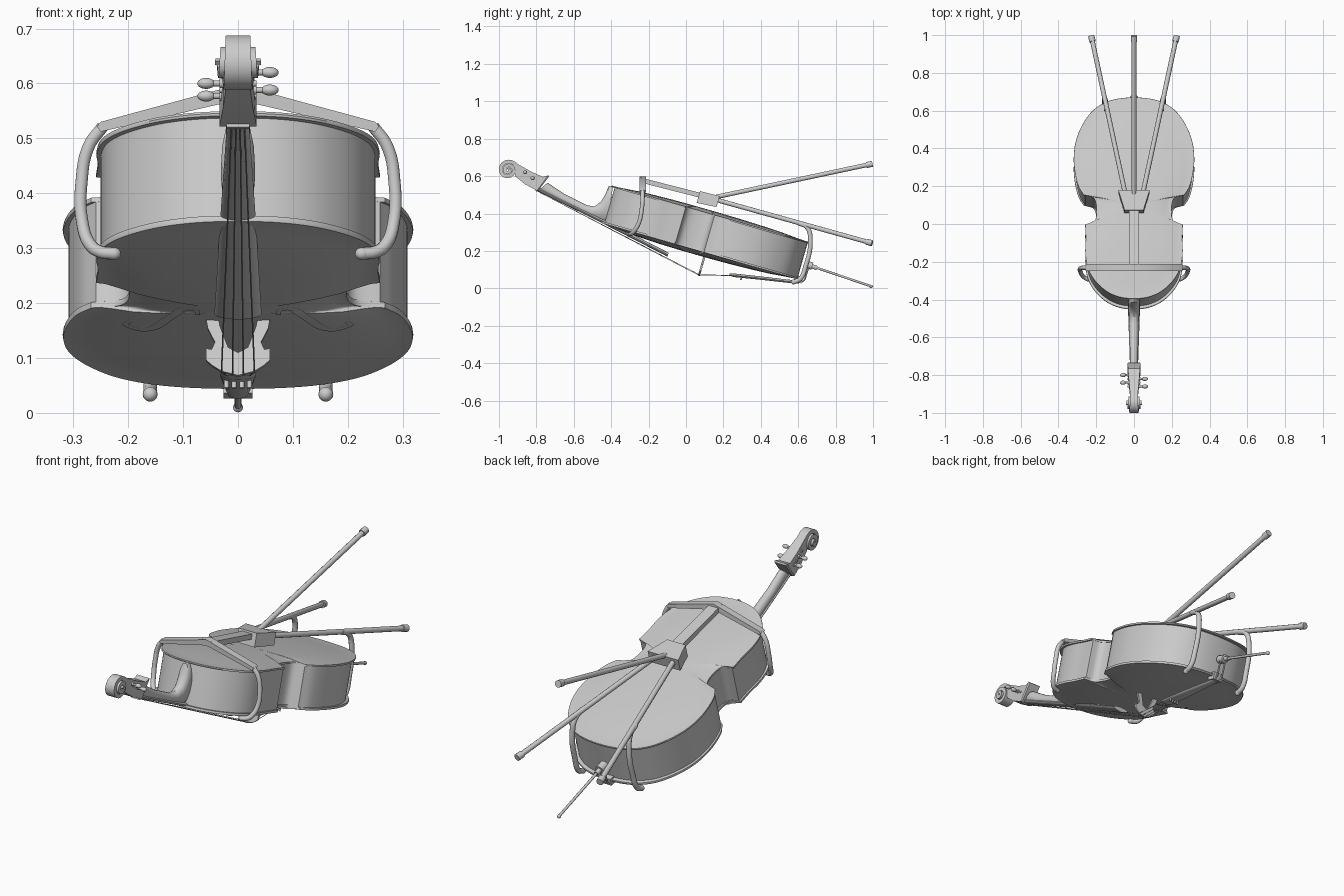
import bpy, bmesh, math
from mathutils import Vector

if "Cube" in bpy.data.objects:
    bpy.data.objects.remove(bpy.data.objects["Cube"])

TILT = math.radians(16)
S, C = math.sin(TILT), math.cos(TILT)
DEPTH = 0.197
ROUND = [(math.cos(i * math.pi / 8), math.sin(i * math.pi / 8)) for i in range(16)]
SQUARE = [(1, 1), (-1, 1), (-1, -1), (1, -1)]


def body(x, u, w):
    """Tilted body frame (across, along, outwards from the back) to world."""
    return Vector((x, u * C + w * S, 0.431 - u * S + w * C))


def world(x, y, z):
    return Vector((x, y, z))


def finish(ob, angle=35):
    bpy.ops.object.select_all(action='DESELECT')
    ob.select_set(True)
    bpy.context.view_layer.objects.active = ob
    if ob.type == 'CURVE':
        bpy.ops.object.convert(target='MESH')
        ob = bpy.context.object
    bpy.ops.object.shade_smooth_by_angle(angle=math.radians(angle))
    return ob


def skin(name, rings, cap_start=True, cap_end=True, closed=True):
    """Join equal-length rings of points with quads."""
    bm = bmesh.new()
    vs = [[bm.verts.new(p) for p in r] for r in rings]
    n = len(vs[0])
    for a, b in zip(vs, vs[1:]):
        for i in range(n if closed else n - 1):
            j = (i + 1) % n
            bm.faces.new((a[i], a[j], b[j], b[i]))
    if cap_start:
        bm.faces.new(vs[0][::-1])
    if cap_end:
        bm.faces.new(vs[-1])
    bmesh.ops.recalc_face_normals(bm, faces=bm.faces)
    me = bpy.data.meshes.new(name)
    bm.to_mesh(me)
    bm.free()
    ob = bpy.data.objects.new(name, me)
    bpy.context.collection.objects.link(ob)
    return finish(ob)


def loft(name, sections, profile):
    """Sections are (half width, upper (y, z), lower (y, z)), symmetric in x."""
    rings = []
    for hx, up, lo in sections:
        up, lo = Vector(up), Vector(lo)
        m, h = (up + lo) / 2, (up - lo) / 2
        rings.append([(a * hx, m.x + b * h.x, m.y + b * h.y) for a, b in profile])
    return skin(name, rings)


def tube(name, pts, r, bend=True):
    cu = bpy.data.curves.new(name, 'CURVE')
    cu.dimensions = '3D'
    cu.bevel_depth, cu.bevel_resolution, cu.use_fill_caps = r, 3, True
    sp = cu.splines.new('BEZIER' if bend else 'POLY')
    if bend:
        sp.bezier_points.add(len(pts) - 1)
        for bp, p in zip(sp.bezier_points, pts):
            bp.co = p
            bp.handle_left_type = bp.handle_right_type = 'AUTO'
    else:
        sp.points.add(len(pts) - 1)
        for q, p in zip(sp.points, pts):
            q.co = (*p, 1)
    ob = bpy.data.objects.new(name, cu)
    bpy.context.collection.objects.link(ob)
    return finish(ob, 50)


def ball(name, loc, scale):
    bpy.ops.mesh.primitive_uv_sphere_add(segments=16, ring_count=10, location=loc)
    ob = bpy.context.object
    ob.name, ob.scale = name, scale
    return finish(ob)


def smooth(pts, k=6):
    """Catmull-Rom through 2D points; ends on the centre line are mirrored."""
    P = [Vector(p) for p in pts]
    end = lambda a, b: Vector((-b.x, b.y)) if a.x == 0 else 2 * a - b
    P = [end(P[0], P[1])] + P + [end(P[-1], P[-2])]
    out = []
    for a, b, c, d in zip(P, P[1:], P[2:], P[3:]):
        for i in range(k):
            t = i / k
            out.append(0.5 * (2 * b + (c - a) * t + (2 * a - 5 * b + 4 * c - d) * t * t
                              + (3 * b - a - 3 * c + d) * t ** 3))
    return out + [P[-2]]


# Body outline: upper bout, waist, lower bout
upper = [(0, -.412), (.08, -.402), (.15, -.368), (.21, -.308), (.245, -.24),
         (.257, -.16), (.255, -.08), (.258, -.005)]
waist = [(.258, -.005), (.218, .005), (.2, .04), (.2, .105), (.217, .145), (.267, .16)]
lower = [(.267, .16), (.295, .21), (.313, .29), (.318, .37), (.306, .46), (.27, .55),
         (.21, .63), (.12, .68), (0, .695)]
half = smooth(upper)[:-1] + smooth(waist)[:-1] + smooth(lower)
outline = half + [Vector((-p.x, p.y)) for p in half[-2:0:-1]]


def ring(s, w):
    return [body(p.x * s, .1 + (p.y - .1) * s, w) for p in outline]


skin("ribs", [ring(.97, 0), ring(.97, -DEPTH)], False, False)
arch = [(.95, -.004), (1, -.004), (1.003, .001), (1, .006), (.94, .006), (.85, .010),
        (.72, .017), (.55, .022), (.35, .0255), (.15, .027), (.02, .027)]
skin("back_plate", [ring(s, w * .85) for s, w in arch], False)
belly = skin("belly_plate", [ring(s, -DEPTH - w * 1.1) for s, w in arch], False)

# Sound holes: tapered ribbons laid on the belly
f_path = smooth([(.074, .125), (.078, .098), (.103, .10), (.13, .16), (.155, .222),
                 (.18, .24), (.206, .218), (.2, .195)])
for side in (1, -1):
    left, right = [], []
    for i, p in enumerate(f_path):
        q = f_path[min(i + 1, len(f_path) - 1)] - f_path[max(i - 1, 0)]
        nrm = Vector((-q.y, q.x)).normalized()
        h = .004 + .006 * math.sin(math.pi * i / (len(f_path) - 1))
        for lst, k in ((left, h), (right, -h)):
            lst.append(body(side * (p.x + nrm.x * k), p.y + nrm.y * k, -.24))
    f = skin("sound_hole", [left, right], False, False, False)
    sw = f.modifiers.new("lay", 'SHRINKWRAP')
    sw.target, sw.wrap_mode, sw.offset = belly, 'ABOVE_SURFACE', .0015
    for k, (x, u) in enumerate(((.082, .122), (.193, .2))):
        b = ball("sound_hole_eye", body(side * x, u, -.217 if k == 0 else -.210), (.009, .011, .005))
        b.rotation_euler.x = -TILT

# Neck and heel
loft("neck", [(.021, (-.74, .565), (-.79, .522)), (.022, (-.65, .505), (-.69, .470)),
              (.025, (-.53, .444), (-.56, .405)), (.027, (-.49, .438), (-.51, .38)),
              (.029, (-.455, .462), (-.47, .362)), (.031, (-.43, .505), (-.448, .352)),
              (.031, (-.413, .547), (-.438, .352)), (.031, (-.39, .545), (-.42, .35))], ROUND)

# Fingerboard and nut
loft("fingerboard", [(.020, (-.788, .540), (-.797, .522)), (.032, (-.44, .368), (-.449, .349)),
                     (.043, (-.092, .190), (-.100, .170))], ROUND)
loft("nut", [(.021, (-.795, .543), (-.806, .521)), (.021, (-.787, .539), (-.798, .517))], SQUARE)

# Pegbox running into the scroll
head = [(.030, (-.732, .598), (-.788, .525)), (.034, (-.737, .604), (-.797, .522)),
        (.032, (-.765, .596), (-.815, .532)), (.027, (-.83, .625), (-.86, .556)),
        (.021, (-.895, .662), (-.912, .598))]
for i in range(61):
    t = i / 60
    a = math.radians(50 + 800 * t)
    r = .057 - .047 * t
    ri = max(.001, r - .019)
    head.append((.021 + .021 * t, (-.951 + r * math.cos(a), .633 + r * math.sin(a)),
                 (-.951 + ri * math.cos(a), .633 + ri * math.sin(a))))
loft("pegbox_and_scroll", head, SQUARE)

# Tuning pegs
for side, y, z in ((-1, -.84, .600), (-1, -.80, .577), (1, -.86, .620), (1, -.82, .588)):
    tube("peg_shaft", [(-side * .034, y, z), (side * .046, y, z)], .0055, False)
    tube("peg_collar", [(side * .026, y, z), (side * .034, y, z)], .009, False)
    ball("peg_head", (side * .058, y, z), (.016, .011, .010))


def prism(name, half_pts, f, d0, d1):
    """Mirror a half profile in x and extrude it between two depths."""
    pts = half_pts + [(-x, v) for x, v in half_pts[::-1] if x > 0]
    return skin(name, [[f(x, v, d) for x, v in pts] for d in (d0, d1)])


# Bridge
prism("bridge", [(0, -.288), (.018, -.278), (.033, -.238), (.036, -.220), (.059, -.220),
                 (.055, -.242), (.042, -.268), (.048, -.282), (.058, -.28), (.058, -.302),
                 (.047, -.312), (.03, -.323), (0, -.331)],
      lambda x, w, u: body(x, u, w), .161, .172)

# Tailpiece, tail cord, fine tuners
loft("tailpiece", [(.030, (.232, .079), (.231, .068)), (.033, (.26, .079), (.258, .060)),
                   (.028, (.40, .064), (.397, .046)), (.019, (.58, .043), (.577, .026)),
                   (.017, (.605, .038), (.603, .026))], ROUND)
for side in (1, -1):
    tube("tail_cord", [(side * .011, .575, .035), (side * .012, .625, .038),
                       (side * .014, .645, .08), (side * .012, .66, .128)], .004)
loft("saddle", [(.026, (.585, .07), (.575, .036)), (.026, (.627, .06), (.617, .026))], SQUARE)
for k in (-1.5, -.5, .5, 1.5):
    tube("fine_tuner", [(k * .014, .30, .07), (k * .014, .293, .045)], .0045, False)
    tube("string", [(k * .008, -.80, .522), (k * .02, .068, .07 + .005 * (abs(k) - .5)),
                    (k * .014, .245, .068)], .0014, False)

# Endpin
tube("endpin_collar", [(.0, .635, .131), (0, .675, .118)], .021, False)
tube("endpin_clamp", [(0, .67, .119), (0, .70, .109)], .012, False)
tube("endpin_rod", [(0, .68, .116), (0, .993, .010)], .0065, False)
ball("endpin_tip", (0, .99, .010), (.009, .009, .009))

# Stand: centre bar, hub and cross bar
loft("stand_bar", [(.027, (-.242, .592), (-.248, .567)), (.027, (.11, .502), (.104, .477))], SQUARE)
loft("stand_hub", [(.050, (.075, .520), (.057, .457)), (.083, (.180, .493), (.163, .435))], SQUARE)
prism("cross_bar", [(0, .598), (.25, .530), (.257, .522), (.25, .512), (0, .570)],
      lambda x, z, y: world(x, y, z), -.248, -.213)

# Stand legs with end caps
for name, a, b in (("upper_leg", (0, .13, .482), (0, .997, .666)),
                   ("left_leg", (-.04, .13, .482), (-.226, .995, .241)),
                   ("right_leg", (.04, .13, .482), (.226, .995, .241))):
    a, b = Vector(a), Vector(b)
    tube(name, [a, b], .0125, False)
    tube(name + "_cap", [b - (b - a).normalized() * .032, b], .017, False)

# Padded arms: upper pair from the cross bar, lower pair from the legs
for s in (1, -1):
    tube("upper_arm", [(s * .246, -.232, .522), (s * .272, -.232, .485), (s * .285, -.237, .42),
                       (s * .284, -.252, .35), (s * .268, -.278, .305), (s * .25, -.29, .293),
                       (s * .225, -.297, .290)], .0115)
    ball("upper_arm_tip", (s * .226, -.297, .290), (.013, .0115, .0115))
    tube("lower_arm", [(s * .145, .60, .350), (s * .150, .648, .325), (s * .155, .665, .25),
                       (s * .158, .640, .12), (s * .160, .608, .048), (s * .160, .575, .034)], .0125)
    ball("lower_arm_tip", (s * .160, .575, .034), (.0135, .0135, .0135))
